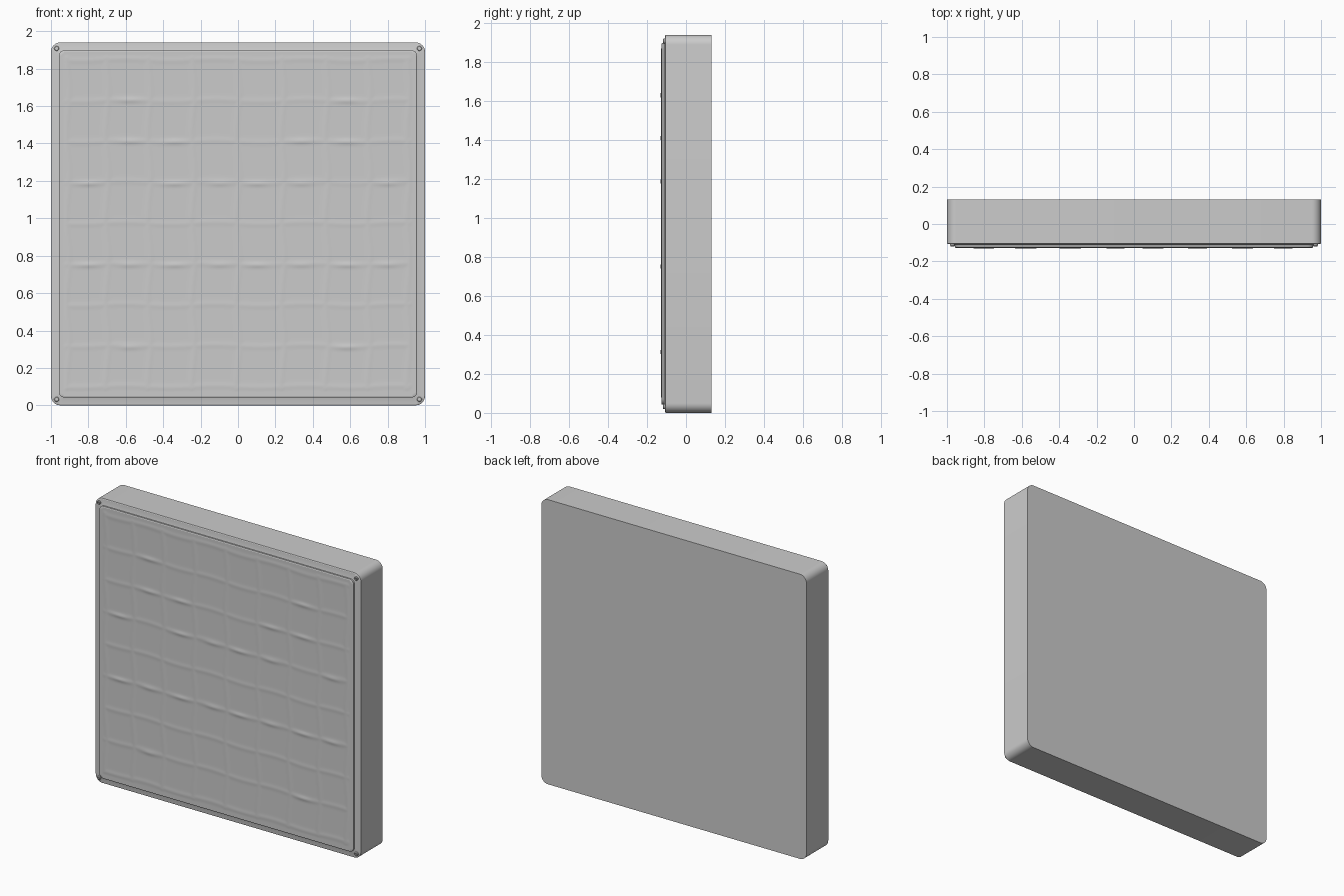
import bpy, bmesh, math

if "Cube" in bpy.data.objects:
    bpy.data.objects.remove(bpy.data.objects["Cube"])

W, H, CZ = 1.0, 0.97, 0.97   # half width, half height, centre height


def rounded_loop(bm, inset, y, r, n=8):
    verts = []
    for k, (sx, sz) in enumerate([(1, 1), (-1, 1), (-1, -1), (1, -1)]):
        for i in range(n + 1):
            a = math.pi / 2 * (k + i / n)
            verts.append(bm.verts.new((sx * (W - inset - r) + r * math.cos(a), y,
                                       CZ + sz * (H - inset - r) + r * math.sin(a))))
    return verts


def finish(bm, name, angle=30):
    bmesh.ops.recalc_face_normals(bm, faces=bm.faces)
    me = bpy.data.meshes.new(name)
    bm.to_mesh(me)
    bm.free()
    ob = bpy.data.objects.new(name, me)
    bpy.context.collection.objects.link(ob)
    bpy.ops.object.select_all(action='DESELECT')
    ob.select_set(True)
    bpy.context.view_layer.objects.active = ob
    bpy.ops.object.shade_smooth_by_angle(angle=math.radians(angle))
    return ob


def loft(name, sections, cap_back=True):
    bm = bmesh.new()
    loops = [rounded_loop(bm, *s) for s in sections]
    for a, b in zip(loops, loops[1:]):
        for i in range(len(a)):
            j = (i + 1) % len(a)
            bm.faces.new((a[i], a[j], b[j], b[i]))
    if cap_back:
        bm.faces.new(loops[0])
    return finish(bm, name)


# Housing: back, side walls, sloping rim and raised front lip (inset, y, radius)
loft("housing", [(0, 0.13, 0.05), (0, -0.104, 0.05), (0.004, -0.107, 0.047),
                 (0.025, -0.109, 0.035), (0.042, -0.113, 0.03), (0.042, -0.124, 0.03),
                 (0.047, -0.127, 0.026), (0.062, -0.127, 0.003)])

# Padded front sheet with a soft 8 x 8 grid of ridges
XS = [-0.91, -0.70, -0.475, -0.24, 0, 0.24, 0.475, 0.70, 0.91]
ZS = [0.10 + i * 0.2185 for i in range(9)]
FOLDS = [(1.63, (0.58,)), (1.41, (0.34, 0.58)), (1.185, (0.1, 0.34, 0.8)),
         (0.75, (0.1, 0.34, 0.58, 0.8)), (0.31, (0.58,))]


def relief(x, z):
    if abs(x) > 0.925 or not 0.085 < z < 1.865:
        return 0.0
    wx = x + 0.008 * math.sin(14 * z)
    wz = z + 0.005 * math.sin(13 * x)
    h = 0.0015 * max(max(math.exp(-((wx - g) / 0.014) ** 2) for g in XS),
                     max(math.exp(-((wz - g) / 0.014) ** 2) for g in ZS))
    for fz, centres in FOLDS:
        for c in centres:
            h += 0.003 * math.exp(-((abs(x) - c) / 0.06) ** 2 - ((z - fz) / 0.012) ** 2)
    return h


N = 220
bm = bmesh.new()
bmesh.ops.create_grid(bm, x_segments=N, y_segments=N, size=1)
for v in bm.verts:
    x, z = v.co.x * (W - 0.062), CZ + v.co.y * (H - 0.062)
    v.co = (x, -0.127 - relief(x, z), z)
bmesh.ops.reverse_faces(bm, faces=bm.faces) if bm.faces[:][0].normal.y > 0 else None
sheet = finish(bm, "padded_front_sheet", 60)

# Corner screws with hexagonal sockets
for sx in (-1, 1):
    for sz in (-1, 1):
        bm = bmesh.new()
        rings = []
        for r, y in [(0.013, -0.10), (0.013, -0.115), (0.010, -0.119),
                     (0.006, -0.119), (0.006, -0.112)]:
            rings.append([bm.verts.new((sx * 0.97 + r * math.cos(math.tau * i / 24), y,
                                        CZ + sz * 0.938 + r * math.sin(math.tau * i / 24)))
                          for i in range(24)])
        for a, b in zip(rings, rings[1:]):
            for i in range(24):
                j = (i + 1) % 24
                bm.faces.new((a[i], a[j], b[j], b[i]))
        bm.faces.new(rings[0])
        bm.faces.new(rings[-1])
        finish(bm, "corner_screw")
